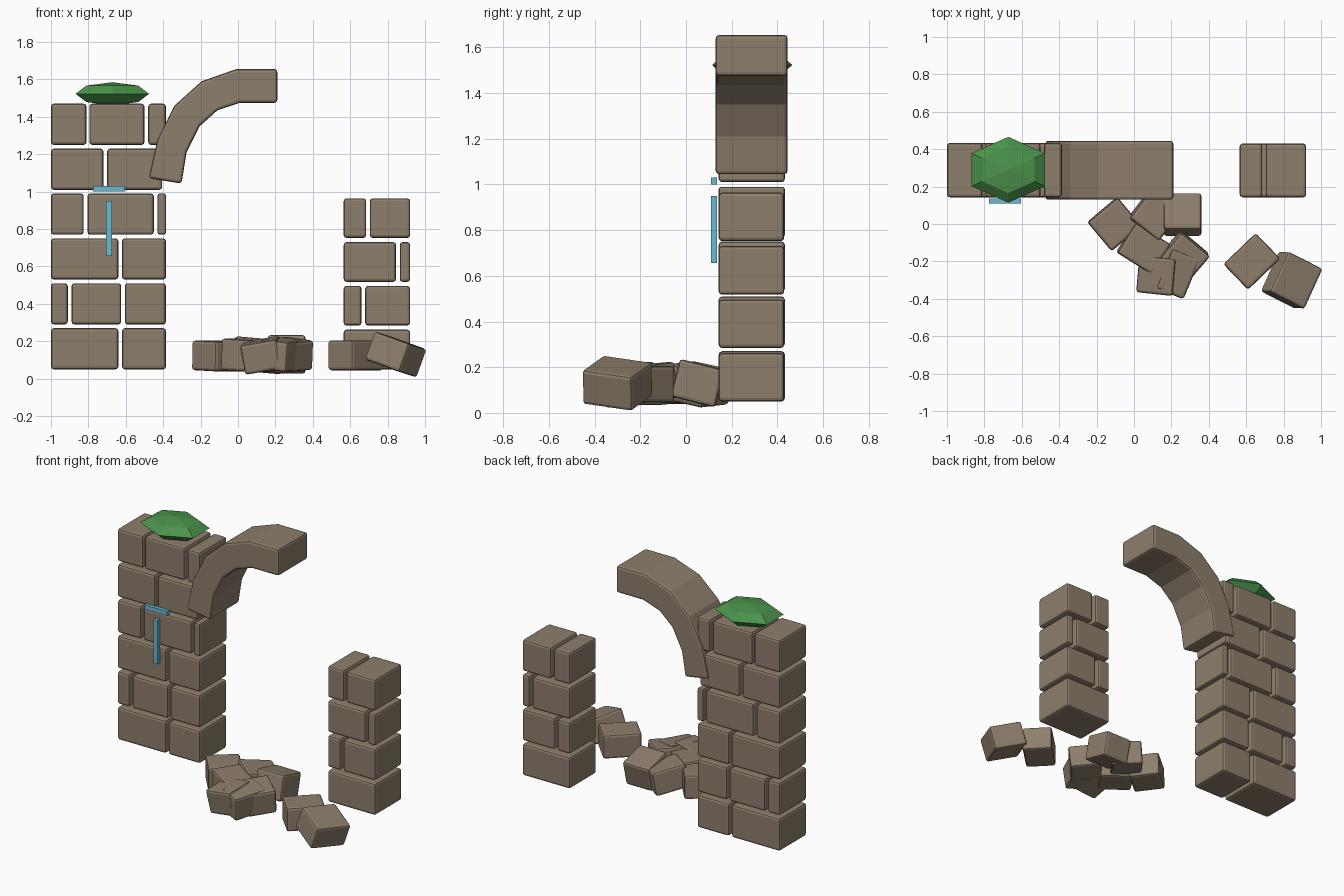
import bpy, bmesh, math
from mathutils import Matrix, Vector

if "Cube" in bpy.data.objects:
    bpy.data.objects.remove(bpy.data.objects["Cube"])


def make_material(name, color):
    m = bpy.data.materials.new(name)
    m.diffuse_color = (*color, 1)
    m.use_nodes = True
    m.node_tree.nodes["Principled BSDF"].inputs["Base Color"].default_value = m.diffuse_color
    return m


STONE = make_material("stone_brown", (0.27, 0.21, 0.15))
LEAF = make_material("leaf_green", (0.07, 0.29, 0.07))
BLUE = make_material("rune_blue", (0.15, 0.48, 0.63))


def finish(name, bm, mat, bevel=0.0):
    bmesh.ops.recalc_face_normals(bm, faces=bm.faces)
    mesh = bpy.data.meshes.new(name)
    bm.to_mesh(mesh)
    bm.free()
    mesh.materials.append(mat)
    obj = bpy.data.objects.new(name, mesh)
    bpy.context.collection.objects.link(obj)
    if bevel:
        mod = obj.modifiers.new("worn_edges", 'BEVEL')
        mod.width = bevel
        mod.segments = 2
        mod.limit_method = 'ANGLE'
        mod.angle_limit = math.radians(40)
    return obj


def block(name, center, size, mat=STONE, bevel=0.015, rot=(0, 0, 0)):
    bm = bmesh.new()
    bmesh.ops.create_cube(bm, size=1, matrix=Matrix.Diagonal((*size, 1)))
    obj = finish(name, bm, mat, bevel)
    obj.location = center
    obj.rotation_euler = [math.radians(a) for a in rot]
    return obj


def pillar(name, rows, z0, pitch, height, y0, y1):
    # Each row lists the (left, right) extents of its bricks
    for r, row in enumerate(rows):
        for i, (a, b) in enumerate(row):
            block(f"{name}_brick_{r}_{i}",
                  ((a + b) / 2, (y0 + y1) / 2, z0 + r * pitch + height / 2),
                  (b - a, y1 - y0, height), bevel=min(0.015, (b - a) * 0.25))


# Tall pillar
pillar("tall_pillar", [
    [(-1, -0.64), (-0.62, -0.385)],
    [(-1, -0.91), (-0.89, -0.625), (-0.605, -0.385)],
    [(-1, -0.64), (-0.62, -0.385)],
    [(-1, -0.825), (-0.805, -0.45), (-0.43, -0.385)],
    [(-1, -0.72), (-0.70, -0.405)],
    [(-1, -0.81), (-0.795, -0.50), (-0.48, -0.385)],
], 0.05, 0.24, 0.22, 0.143, 0.433)

# Short broken pillar
pillar("short_pillar", [
    [(0.565, 0.92)],
    [(0.565, 0.66), (0.68, 0.92)],
    [(0.565, 0.845), (0.865, 0.92)],
    [(0.565, 0.685), (0.705, 0.92)],
], 0.05, 0.234, 0.212, 0.143, 0.43)

# Broken arch: side profile extruded through its depth
outer = [(0.21, 1.655), (-0.01, 1.655), (-0.195, 1.59), (-0.34, 1.46),
         (-0.43, 1.28), (-0.477, 1.072)]
inner = [(-0.302, 1.043), (-0.275, 1.21), (-0.205, 1.35), (-0.11, 1.435),
         (0.01, 1.475), (0.21, 1.475)]
bm = bmesh.new()
front = [bm.verts.new((x, 0.13, z)) for x, z in outer + inner]
back = [bm.verts.new((x, 0.445, z)) for x, z in outer + inner]
n = len(outer)
for side in (front, back):
    for i in range(n - 1):
        bm.faces.new((side[i], side[i + 1], side[-i - 2], side[-i - 1]))
for i in range(2 * n):
    j = (i + 1) % (2 * n)
    bm.faces.new((front[i], front[j], back[j], back[i]))
finish("broken_arch", bm, STONE, 0.015)

# Flattened foliage clump on the tall pillar
bm = bmesh.new()
bmesh.ops.create_uvsphere(bm, u_segments=6, v_segments=4, radius=1)
# Turn so that two points of the hexagon face front and back
top = max((v for v in bm.verts if abs(v.co.z) < 0.01), key=lambda v: v.co.y)
turn = math.pi / 2 - math.atan2(top.co.y, top.co.x)
bm.transform(Matrix.Translation(Vector((-0.672, 0.29, 1.523)))
             @ Matrix.Diagonal((0.227, 0.176, 0.062, 1))
             @ Matrix.Rotation(turn, 4, 'Z'))
finish("foliage", bm, LEAF)

# Blue rune strokes on the front of the tall pillar
block("rune_bar", (-0.69, 0.123, 1.015), (0.17, 0.025, 0.03), BLUE, 0)
block("rune_stem", (-0.69, 0.123, 0.803), (0.03, 0.025, 0.295), BLUE, 0)

# Fallen rubble: centre, size, rotation in degrees
rubble = [
    ((-0.105, 0.0, 0.122), (0.21, 0.20, 0.16), (2, 0, 40)),
    ((0.11, 0.05, 0.125), (0.20, 0.22, 0.16), (-10, 4, -38)),
    ((0.26, 0.05, 0.13), (0.20, 0.20, 0.17), (-14, 0, 0)),
    ((0.05, -0.13, 0.125), (0.22, 0.19, 0.17), (0, 3, -32)),
    ((0.27, -0.17, 0.13), (0.20, 0.18, 0.16), (4, 6, -40)),
    ((0.13, -0.27, 0.125), (0.20, 0.20, 0.16), (6, -10, -6)),
    ((0.23, -0.26, 0.13), (0.16, 0.23, 0.16), (4, 6, -22)),
    ((0.63, -0.20, 0.125), (0.24, 0.19, 0.16), (0, 0, 44)),
    ((0.843, -0.30, 0.13), (0.22, 0.24, 0.16), (-8, 18, -27)),
]
for i, (c, s, r) in enumerate(rubble):
    block(f"rubble_{i}", c, s, rot=r)
